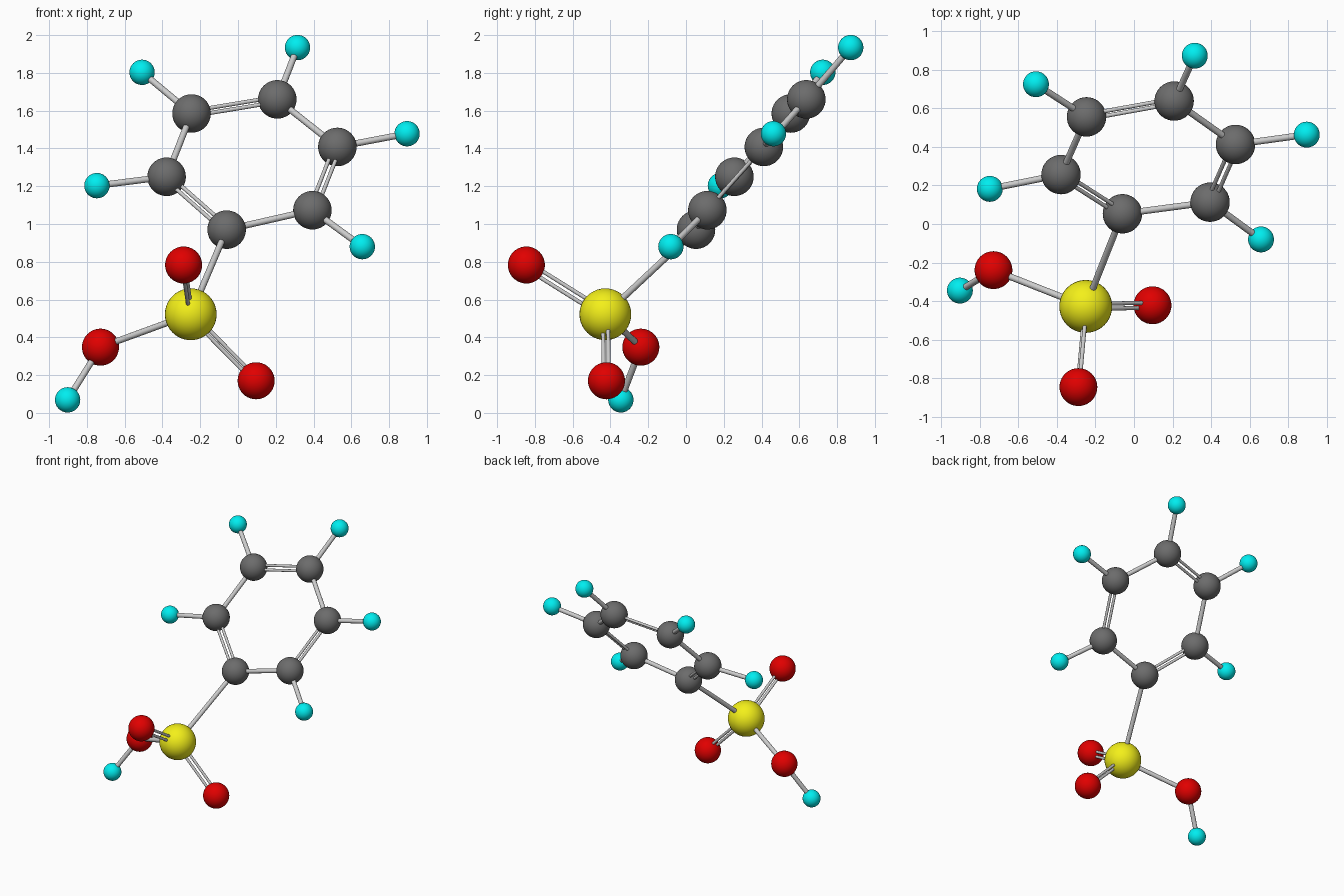
import bpy
from mathutils import Vector

if "Cube" in bpy.data.objects:
    bpy.data.objects.remove(bpy.data.objects["Cube"])


def material(name, rgb):
    m = bpy.data.materials.new(name)
    m.diffuse_color = (*rgb, 1)
    m.use_nodes = True
    m.node_tree.nodes["Principled BSDF"].inputs["Base Color"].default_value = m.diffuse_color
    return m


# element: radius, material
ELEMENTS = {
    "carbon": (0.102, material("dark_grey", (0.15, 0.15, 0.15))),
    "sulfur": (0.137, material("yellow", (0.9, 0.87, 0.01))),
    "oxygen": (0.098, material("red", (0.75, 0.0, 0.0))),
    "hydrogen": (0.067, material("cyan", (0.0, 0.85, 0.87))),
}

# atom key: element, centre
ATOMS = {
    "C1": ("carbon", (-0.06, 0.053, 0.97)),
    "C2": ("carbon", (-0.378, 0.256, 1.25)),
    "C3": ("carbon", (-0.246, 0.555, 1.585)),
    "C4": ("carbon", (0.208, 0.637, 1.66)),
    "C5": ("carbon", (0.526, 0.412, 1.408)),
    "C6": ("carbon", (0.394, 0.113, 1.073)),
    "S": ("sulfur", (-0.25, -0.427, 0.522)),
    "O1": ("oxygen", (-0.288, -0.845, 0.783)),
    "O2": ("oxygen", (0.096, -0.421, 0.17)),
    "O3": ("oxygen", (-0.728, -0.239, 0.348)),
    "H1": ("hydrogen", (-0.902, -0.345, 0.069)),
    "H2": ("hydrogen", (-0.747, 0.182, 1.203)),
    "H3": ("hydrogen", (-0.508, 0.724, 1.803)),
    "H4": ("hydrogen", (0.315, 0.872, 1.934)),
    "H5": ("hydrogen", (0.895, 0.463, 1.478)),
    "H6": ("hydrogen", (0.658, -0.08, 0.88)),
}
POS = {k: Vector(p) for k, (_, p) in ATOMS.items()}

SINGLE = ["C2 C3", "C4 C5", "C6 C1", "C1 S", "S O3", "O3 H1",
          "C2 H2", "C3 H3", "C4 H4", "C5 H5", "C6 H6"]
# the third atom sets the plane in which the two rods lie side by side
DOUBLE = ["C1 C2 C3", "C3 C4 C5", "C5 C6 C1", "S O1 C1", "S O2 C1"]


def rod(name, a, b, radius):
    d = b - a
    bpy.ops.mesh.primitive_cylinder_add(vertices=20, radius=radius,
                                        depth=d.length, location=(a + b) / 2)
    ob = bpy.context.object
    ob.name = name
    ob.rotation_euler = d.to_track_quat('Z', 'Y').to_euler()
    bpy.ops.object.shade_smooth_by_angle()


# atom balls
for key, (element, p) in ATOMS.items():
    radius, mat = ELEMENTS[element]
    bpy.ops.mesh.primitive_uv_sphere_add(segments=40, ring_count=20,
                                         radius=radius, location=p)
    ball = bpy.context.object
    ball.name = f"{element}_ball_{key}"
    ball.data.materials.append(mat)
    bpy.ops.object.shade_smooth()

# single bonds
for bond in SINGLE:
    a, b = bond.split()
    rod(f"single_bond_{a}_{b}", POS[a], POS[b], 0.017)

# double bonds: two thin parallel rods
for bond in DOUBLE:
    a, b, ref = bond.split()
    d = (POS[b] - POS[a]).normalized()
    side = POS[ref] - POS[a]
    side = (side - d * side.dot(d)).normalized() * 0.018
    for n, s in enumerate((-1, 1), 1):
        rod(f"double_bond_{a}_{b}_{n}", POS[a] + side * s, POS[b] + side * s, 0.0105)
